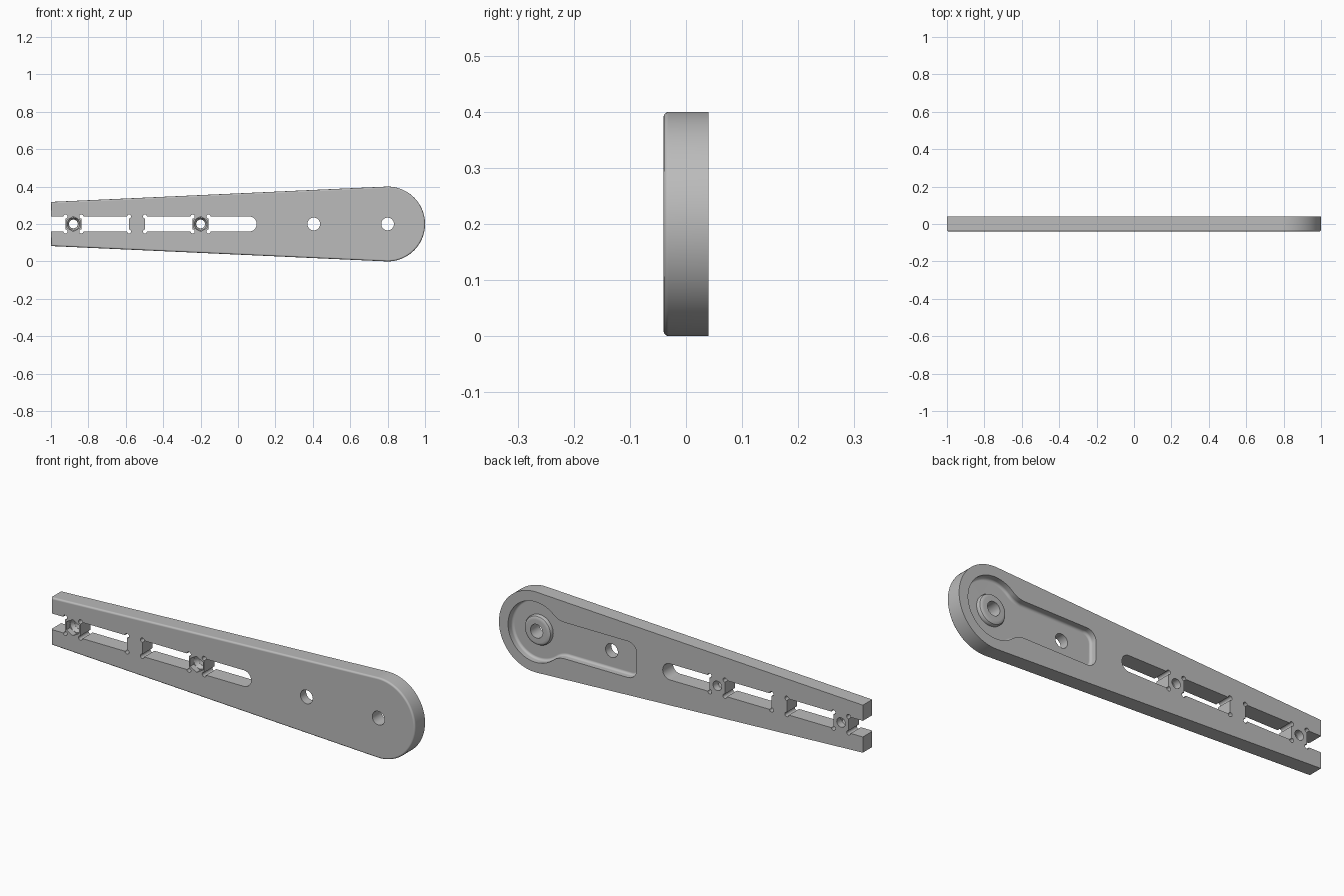
import bpy
import bmesh
from math import pi, sin, cos, atan2, sqrt, radians

if "Cube" in bpy.data.objects:
    bpy.data.objects.remove(bpy.data.objects["Cube"], do_unlink=True)

MID = 0.2          # height of the centre line
HALF = 0.04        # half thickness
PIVOT = 0.8        # x of the large round end
BRIDGES = (-0.88, -0.54, -0.2)
BRIDGE_HALF = 0.042
SLOT_HALF = 0.04

grey = bpy.data.materials.new("plain_grey")
grey.use_nodes = True
colour = (0.5, 0.5, 0.5, 1)
grey.diffuse_color = colour
grey.node_tree.nodes["Principled BSDF"].inputs["Base Color"].default_value = colour


def arc(x, z, r, start, end, n):
    return [(x + r * cos(start + (end - start) * i / n),
             z + r * sin(start + (end - start) * i / n)) for i in range(n + 1)]


def circle(x, z, r, n=32, turn=0):
    return arc(x, z, r, turn, turn + 2 * pi, n)[:-1]


def loft(name, rings, bevel=0):
    """Solid through equal outlines (x, z), each placed at a depth y."""
    bm = bmesh.new()
    loops = [[bm.verts.new((x, y, z)) for x, z in pts] for pts, y in rings]
    n = len(loops[0])
    for a, b in zip(loops, loops[1:]):
        for i in range(n):
            j = (i + 1) % n
            bm.faces.new((a[i], a[j], b[j], b[i]))
    bm.faces.new(loops[0])
    bm.faces.new(loops[-1][::-1])
    bmesh.ops.recalc_face_normals(bm, faces=bm.faces)
    if bevel:
        front = [e for e in bm.edges if all(v.co.y < -HALF + 1e-4 for v in e.verts)]
        bmesh.ops.bevel(bm, geom=front, offset=bevel, segments=3, profile=0.5,
                        affect='EDGES', clamp_overlap=True)
    mesh = bpy.data.meshes.new(name)
    bm.to_mesh(mesh)
    bm.free()
    ob = bpy.data.objects.new(name, mesh)
    bpy.context.collection.objects.link(ob)
    mesh.materials.append(grey)
    return ob


def combine(target, tool, operation='DIFFERENCE'):
    tool.hide_render = True
    mod = target.modifiers.new("combine", 'BOOLEAN')
    mod.operation = operation
    mod.solver = 'EXACT'
    mod.object = tool
    bpy.ops.object.select_all(action='DESELECT')
    bpy.context.view_layer.objects.active = target
    target.select_set(True)
    bpy.ops.object.modifier_apply(modifier=mod.name)
    bpy.data.objects.remove(tool, do_unlink=True)


def cut_through(target, pts):
    combine(target, loft("cutter", [(pts, -0.1), (pts, 0.1)]))


def keyhole(inset):
    """Round recess joined to a tongue by concave fillets."""
    r, h, end = 0.15 - inset, 0.09 - inset, 0.243 + inset
    f, c = 0.1 + inset, 0.05 - inset
    dx = sqrt((r + f) ** 2 - (h + f) ** 2)
    a = pi - atan2(h + f, dx)
    upper = arc(PIVOT, 0, r, 0, a, 28)
    upper += arc(PIVOT - dx, h + f, f, a - pi, -pi / 2, 10)[1:]
    upper += arc(end + c, h - c, c, pi / 2, pi, 10)
    lower = [(x, -z) for x, z in reversed(upper[1:])]
    return [(x, z + MID) for x, z in upper + lower]


# Tapered arm with a round end and a softened front edge
lean = radians(92.6)
outline = arc(PIVOT, MID, 0.2, -lean, lean, 64) + [(-1, MID + 0.118), (-1, MID - 0.118)]
arm = loft("tapered_arm", [(outline, -HALF), (outline, HALF)], bevel=0.009)

# Recess in the back with a rounded floor edge
depth, round_r = 0.035, 0.012
rings = [(keyhole(0), HALF + 0.02)]
for i in range(5):
    t = i * pi / 8
    rings.append((keyhole(round_r * (1 - cos(t))),
                  HALF - depth + round_r * (1 - sin(t))))
combine(arm, loft("recess_cutter", rings))

# Raised boss around the pivot hole
boss = loft("pivot_boss", [(circle(PIVOT, MID, r, 48), y) for r, y in
                           ((0.074, -0.01), (0.074, 0.014), (0.07, 0.022), (0.056, 0.03))])
combine(arm, boss, 'UNION')

# Pivot hole and second hole
for x in (PIVOT, 0.405):
    cut_through(arm, circle(x, MID, 0.034))

# Long slot, split by the bridges and open at the narrow end
starts = [-1.1] + [x + BRIDGE_HALF for x in BRIDGES]
ends = [x - BRIDGE_HALF for x in BRIDGES]
for a, b in zip(starts, ends):
    cut_through(arm, [(a, MID - SLOT_HALF), (b, MID - SLOT_HALF),
                      (b, MID + SLOT_HALF), (a, MID + SLOT_HALF)])
last = arc(0.1 - SLOT_HALF, MID, SLOT_HALF, -pi / 2, pi / 2, 20)
cut_through(arm, last + [(starts[-1], MID + SLOT_HALF), (starts[-1], MID - SLOT_HALF)])

# Corner reliefs beside each bridge
for x in BRIDGES:
    for sx in (-1, 1):
        for sz in (-1, 1):
            cut_through(arm, circle(x + sx * BRIDGE_HALF, MID + sz * SLOT_HALF, 0.011, 14))

# Hexagonal nut pockets with a tapered seat and a bolt hole
for x in (BRIDGES[0], BRIDGES[2]):
    hexagon = circle(x, MID, 0.04, 6, pi / 2)
    combine(arm, loft("pocket_cutter", [(hexagon, -0.1), (hexagon, -0.012)]))
    combine(arm, loft("seat_cutter", [(circle(x, MID, 0.034, 24), -0.0125),
                                      (circle(x, MID, 0.024, 24), 0.008)]))
    cut_through(arm, circle(x, MID, 0.0235, 24))

# Smooth rounded faces, keeping edges crisp
bpy.ops.object.select_all(action='DESELECT')
arm.select_set(True)
bpy.context.view_layer.objects.active = arm
bpy.ops.object.shade_smooth_by_angle(angle=radians(32))
weighted = arm.modifiers.new("even_shading", 'WEIGHTED_NORMAL')
weighted.keep_sharp = True
weighted.weight = 100
